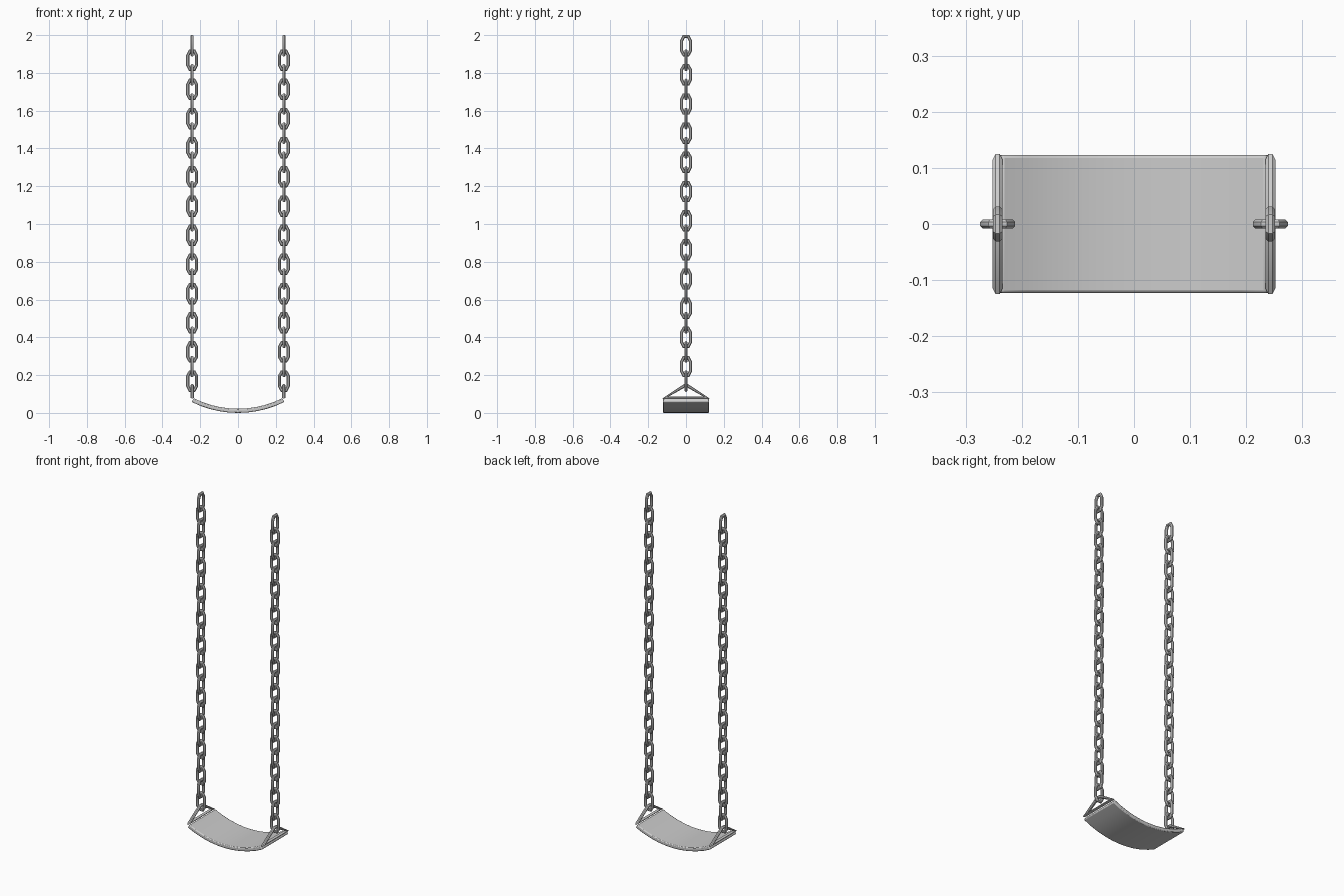
import bpy, bmesh, math
from mathutils import Vector

if "Cube" in bpy.data.objects:
    bpy.data.objects.remove(bpy.data.objects["Cube"])

X = 0.243       # chain offset from the centre
PITCH = 0.0772  # distance between link centres
WIRE = 0.009


def finish(bm, name, angle=35):
    bmesh.ops.recalc_face_normals(bm, faces=bm.faces)
    me = bpy.data.meshes.new(name)
    bm.to_mesh(me)
    bm.free()
    ob = bpy.data.objects.new(name, me)
    bpy.context.collection.objects.link(ob)
    bpy.ops.object.select_all(action='DESELECT')
    bpy.context.view_layer.objects.active = ob
    ob.select_set(True)
    bpy.ops.object.shade_smooth_by_angle(angle=math.radians(angle))
    return ob


def closed_tube(bm, pts, normal, r, sides=8):
    """Sweep a round section with mitred corners around a flat closed path."""
    n, rings = len(pts), []
    for i, p in enumerate(pts):
        a = (p - pts[i - 1]).normalized()
        b = (pts[(i + 1) % n] - p).normalized()
        t = (a + b).normalized()
        side = t.cross(normal) / max(0.5, t.dot(a))
        rings.append([bm.verts.new(p + r * (math.cos(k) * side + math.sin(k) * normal))
                      for k in (2 * math.pi * (j + 0.5) / sides for j in range(sides))])
    for i in range(n):
        q, s = rings[i], rings[(i + 1) % n]
        for j in range(sides):
            k = (j + 1) % sides
            bm.faces.new((q[j], q[k], s[k], s[j]))


def chain(name, x):
    bm = bmesh.new()
    rad, half = 0.023, 0.0265
    for i in range(24):
        # alternate links face sideways and forward
        u, nrm = ((0, 1, 0), (1, 0, 0)) if i % 2 == 0 else ((1, 0, 0), (0, 1, 0))
        u, nrm = Vector(u), Vector(nrm)
        c = Vector((x, 0, 1.944 - i * PITCH))
        pts = []
        for start, dz in ((0, half), (180, -half)):
            for d in (0, 60, 120, 180):
                a = math.radians(start + d)
                pts.append(c + u * rad * math.cos(a) + Vector((0, 0, dz + rad * 1.1 * math.sin(a))))
        closed_tube(bm, pts, nrm, WIRE)
    return finish(bm, name)


def hanger(name, x):
    # triangular ring joining seat and chain
    bm = bmesh.new()
    pts = [Vector((x, y, z)) for y, z in
           ((-0.108, 0.082), (0.108, 0.082), (0.010, 0.143), (-0.010, 0.143))]
    closed_tube(bm, pts, Vector((1, 0, 0)), 0.0095)
    return finish(bm, name)


for side, s in (("left", -1), ("right", 1)):
    chain(side + "_chain", s * X)
    hanger(side + "_hanger", s * X)

# seat: curved strip with thickness and softened edges
bm = bmesh.new()
N, rise, w, th = 10, 0.058, 0.245, 0.022
R = (w * w + rise * rise) / (2 * rise)
amax = math.asin(w / R)
rings = []
for i in range(N + 1):
    a = amax * (2 * i / N - 1)
    ring = []
    for y, off in ((-0.123, 0), (0.123, 0), (0.123, th), (-0.123, th)):
        r = R - off
        ring.append(bm.verts.new((r * math.sin(a), y, R - r * math.cos(a))))
    rings.append(ring)
for q, s in zip(rings, rings[1:]):
    for j in range(4):
        k = (j + 1) % 4
        bm.faces.new((q[j], q[k], s[k], s[j]))
bm.faces.new(rings[0])
bm.faces.new(rings[-1])
seat = finish(bm, "seat")
bev = seat.modifiers.new("soft_edges", 'BEVEL')
bev.width = 0.005
bev.segments = 2
bev.limit_method = 'ANGLE'
